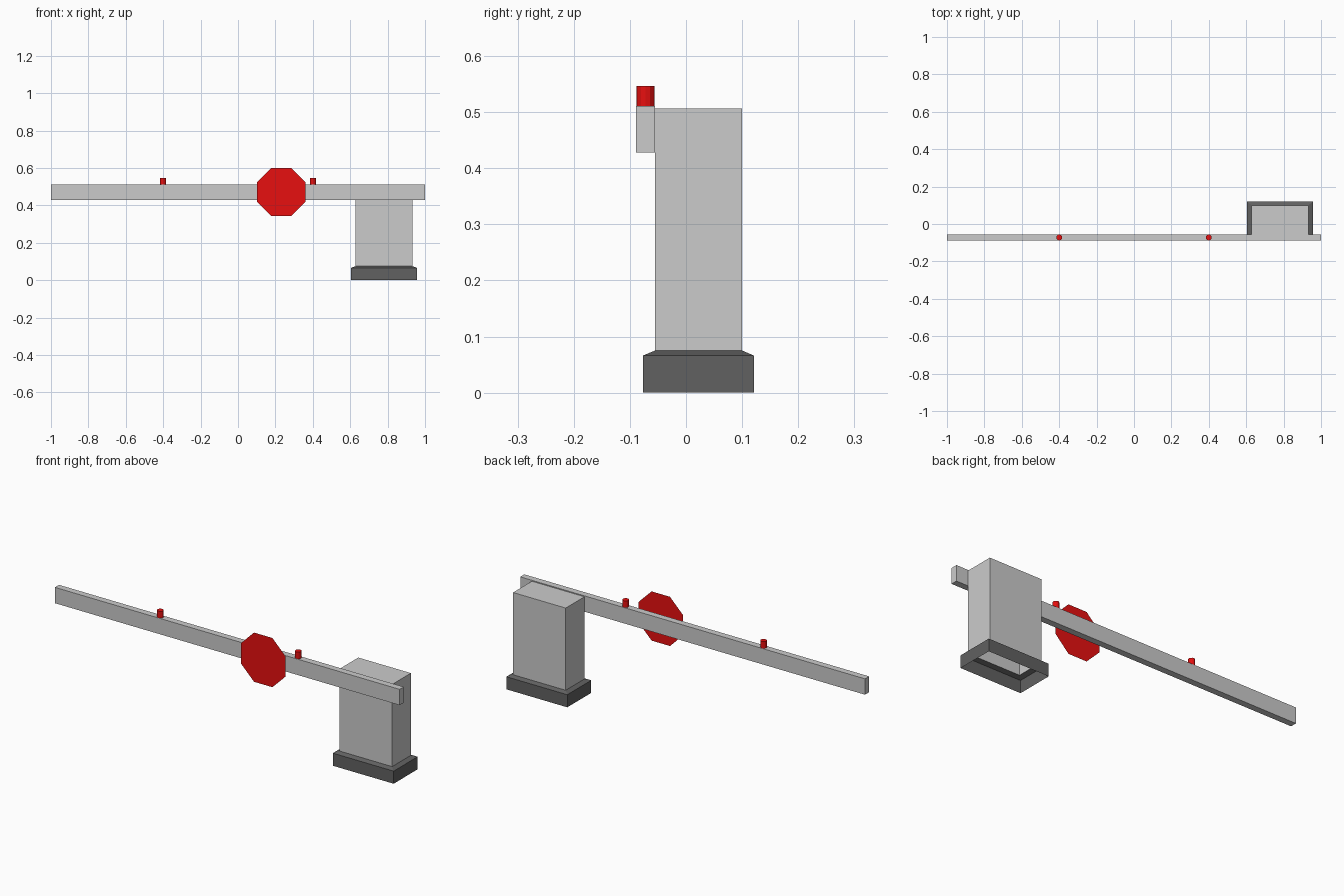
import bpy, bmesh, math
from mathutils import Matrix

if "Cube" in bpy.data.objects:
    bpy.data.objects.remove(bpy.data.objects["Cube"])


def material(name, rgb):
    m = bpy.data.materials.new(name)
    m.diffuse_color = (*rgb, 1)
    m.use_nodes = True
    m.node_tree.nodes["Principled BSDF"].inputs["Base Color"].default_value = m.diffuse_color
    return m


RED = material("red", (0.8, 0.005, 0.005))
DARK = material("dark_grey", (0.12, 0.12, 0.12))


def finish(bm, name, mat=None):
    me = bpy.data.meshes.new(name)
    bm.to_mesh(me)
    bm.free()
    ob = bpy.data.objects.new(name, me)
    bpy.context.collection.objects.link(ob)
    if mat:
        me.materials.append(mat)
    return ob


def loft(name, rings, cap_top=False, cap_bottom=False, mat=None):
    """Stack rectangles (x0, x1, y0, y1, z) into a shell."""
    bm = bmesh.new()
    loops = [[bm.verts.new(p) for p in ((x0, y0, z), (x1, y0, z), (x1, y1, z), (x0, y1, z))]
             for x0, x1, y0, y1, z in rings]
    for a, b in zip(loops, loops[1:]):
        for i in range(4):
            j = (i + 1) % 4
            bm.faces.new((a[i], a[j], b[j], b[i]))
    if cap_top:
        bm.faces.new(loops[-1])
    if cap_bottom:
        bm.faces.new(loops[0][::-1])
    return finish(bm, name, mat)


# Hollow base with sloped shoulder, open underneath
BODY = (0.628, 0.933, -0.055, 0.1)
FOOT = (0.604, 0.957, -0.077, 0.121)
loft("base", [(*FOOT, 0), (*FOOT, 0.066), (*BODY, 0.075)], mat=DARK)

# Cabinet, open at the bottom into the base
loft("cabinet", [(*BODY, 0.075), (*BODY, 0.506)], cap_top=True)

# Barrier arm
ARM = (-1, 1, -0.089, -0.055)
loft("barrier_arm", [(*ARM, 0.428), (*ARM, 0.511)], cap_top=True, cap_bottom=True)

# Warning lamps on top of the arm
for side, x in (("left", -0.4), ("right", 0.4)):
    bm = bmesh.new()
    bmesh.ops.create_cone(bm, cap_ends=True, segments=12, radius1=0.016, radius2=0.016,
                          depth=0.035, matrix=Matrix.Translation((x, -0.072, 0.5285)))
    finish(bm, side + "_lamp", RED)

# Flat octagonal sign standing just in front of the arm
bm = bmesh.new()
r = 0.129 / math.cos(math.pi / 8)
bm.faces.new([bm.verts.new((0.231 + r * math.cos(a), -0.121, 0.472 + r * math.sin(a)))
              for a in (math.pi / 8 + i * math.pi / 4 for i in range(8))])
finish(bm, "octagon_sign", RED)
